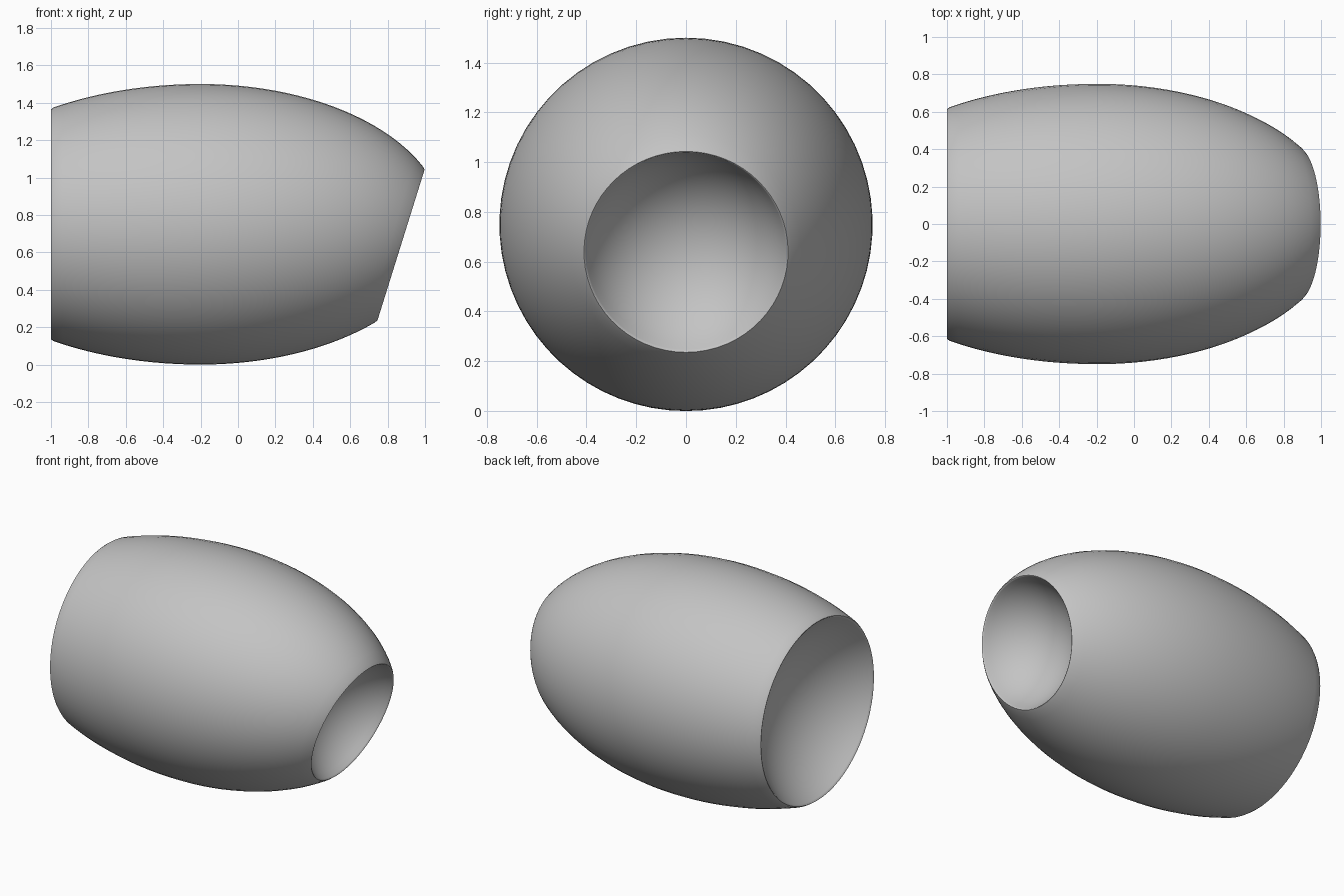
import bpy, bmesh, math
from mathutils import Vector

cube = bpy.data.objects.get("Cube")
if cube:
    bpy.data.objects.remove(cube, do_unlink=True)

SIDES = 64
RADIUS = 0.75
MIDDLE = Vector((-0.2, 0, RADIUS))
BACK = Vector((-1, 0, RADIUS))        # centre of the upright wide end
FRONT = Vector((0.875, 0, 0.65))      # centre of the slanted narrow end
SLANT = 0.3125


def slice_ring(t):
    """Ring where a gradually tilting plane cuts the egg-shaped body."""
    centre = BACK.lerp(FRONT, t)
    up = Vector((SLANT * t * t, 0, 1)).normalized()
    length = 1.42 if centre.x < MIDDLE.x else 1.305
    scale = Vector((1 / length, 1 / RADIUS, 1 / RADIUS))
    o = (centre - MIDDLE) * scale
    ring = []
    for i in range(SIDES):
        a = math.tau * i / SIDES
        d = up * math.sin(a) + Vector((0, math.cos(a), 0))
        e = d * scale
        b, q = o.dot(e), e.dot(e)
        s = (-b + math.sqrt(b * b - q * (o.dot(o) - 1))) / q
        ring.append(centre + d * s)
    return ring


def bowl_rings(rim, centre, inward, slope, steps=14):
    """Rounded lip followed by a spherical hollow with the given rim slope."""
    rings = []
    for shrink, push in ((0.992, 0), (0.982, 0.002), (0.972, 0.01)):
        rings.append([centre + (p - centre) * shrink + inward * push for p in rim])
    size = sum((p - centre).length for p in rim) / SIDES
    ball = size / math.sin(slope)
    for k in range(1, steps):
        a = slope * (1 - k / steps)
        s = math.sin(a) / math.sin(slope) * 0.972
        depth = 0.01 + ball * (math.cos(a) - math.cos(slope))
        rings.append([centre + (p - centre) * s + inward * depth for p in rim])
    tip = centre + inward * (0.01 + ball * (1 - math.cos(slope)))
    return rings, tip


# Body: wide hollow, outer wall, then narrow hollow as one chain of rings
outer = [slice_ring(0.008 + 0.984 * i / 40) for i in range(41)]
wide, wide_tip = bowl_rings(slice_ring(0), BACK, Vector((1, 0, 0)), math.radians(52))
narrow_axis = Vector((-1, 0, SLANT)).normalized()
narrow, narrow_tip = bowl_rings(slice_ring(1), FRONT, narrow_axis, math.radians(65))
chain = wide[::-1] + outer + narrow

bm = bmesh.new()
rows = [[bm.verts.new(p) for p in ring] for ring in chain]
for r, n in zip(rows, rows[1:]):
    for i in range(SIDES):
        j = (i + 1) % SIDES
        bm.faces.new((r[i], r[j], n[j], n[i]))
for row, tip in ((rows[0], wide_tip), (rows[-1], narrow_tip)):
    v = bm.verts.new(tip)
    for i in range(SIDES):
        bm.faces.new((row[i], row[(i + 1) % SIDES], v))
bmesh.ops.recalc_face_normals(bm, faces=bm.faces)
mesh = bpy.data.meshes.new("barrel_body")
bm.to_mesh(mesh)
bm.free()

body = bpy.data.objects.new("barrel_body", mesh)
bpy.context.collection.objects.link(body)

# Single plain grey
grey = bpy.data.materials.new("light_grey")
grey.use_nodes = True
colour = (0.55, 0.55, 0.55, 1)
grey.diffuse_color = colour
grey.node_tree.nodes["Principled BSDF"].inputs["Base Color"].default_value = colour
mesh.materials.append(grey)

bpy.ops.object.select_all(action="DESELECT")
body.select_set(True)
bpy.context.view_layer.objects.active = body
bpy.ops.object.shade_smooth_by_angle(angle=math.radians(50))
